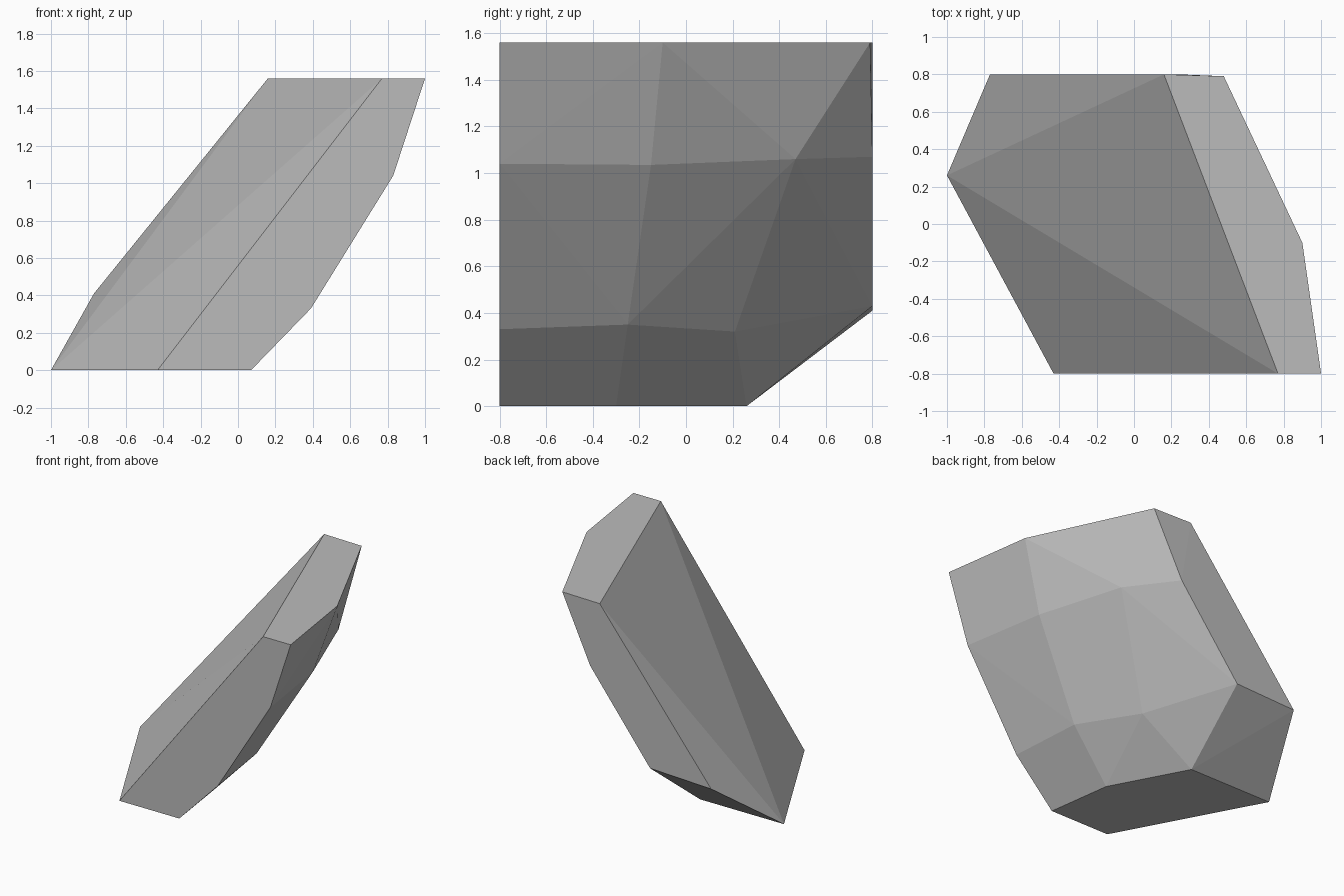
import bpy
import bmesh
from math import radians

default_cube = bpy.data.objects.get("Cube")
if default_cube:
    bpy.data.objects.remove(default_cube, do_unlink=True)

# One plain stone colour
stone = bpy.data.materials.new("stone grey")
stone.use_nodes = True
stone_colour = (0.5, 0.5, 0.5, 1)
stone.diffuse_color = stone_colour
stone.node_tree.nodes["Principled BSDF"].inputs["Base Color"].default_value = stone_colour

# Corners of the leaning slab, layer by layer from the ground up
base_outline = [(-.43, -.8, 0), (.07, -.8, 0), (0, -.3, 0), (-.3, .26, 0), (-1, .26, 0)]
lower_ridge = [(.39, -.8, .33), (.33, -.25, .35), (.1, .21, .32), (-.26, .8, .43), (-.77, .8, .41)]
upper_ridge = [(.83, -.8, 1.04), (.73, -.15, 1.035), (.51, .47, 1.06), (.24, .8, 1.07)]
top_outline = [(.77, -.8, 1.56), (1, -.8, 1.56), (.9, -.1, 1.56), (.48, .79, 1.56), (.16, .8, 1.56)]


def build_rock(name, layers, material):
    """Wrap the corner layers in a faceted skin and merge coplanar facets."""
    bm = bmesh.new()
    for layer in layers:
        for corner in layer:
            bm.verts.new(corner)
    hull = bmesh.ops.convex_hull(bm, input=bm.verts[:])
    unused = [v for v in hull["geom_interior"] if isinstance(v, bmesh.types.BMVert)]
    bmesh.ops.delete(bm, geom=unused, context="VERTS")
    bmesh.ops.dissolve_limit(bm, angle_limit=radians(.5), verts=bm.verts[:], edges=bm.edges[:])
    bmesh.ops.recalc_face_normals(bm, faces=bm.faces[:])
    mesh = bpy.data.meshes.new(name)
    bm.to_mesh(mesh)
    bm.free()
    mesh.materials.append(material)
    rock = bpy.data.objects.new(name, mesh)
    bpy.context.collection.objects.link(rock)
    return rock


# Flat-shaded leaning boulder
build_rock("leaning_rock", [base_outline, lower_ridge, upper_ridge, top_outline], stone)
